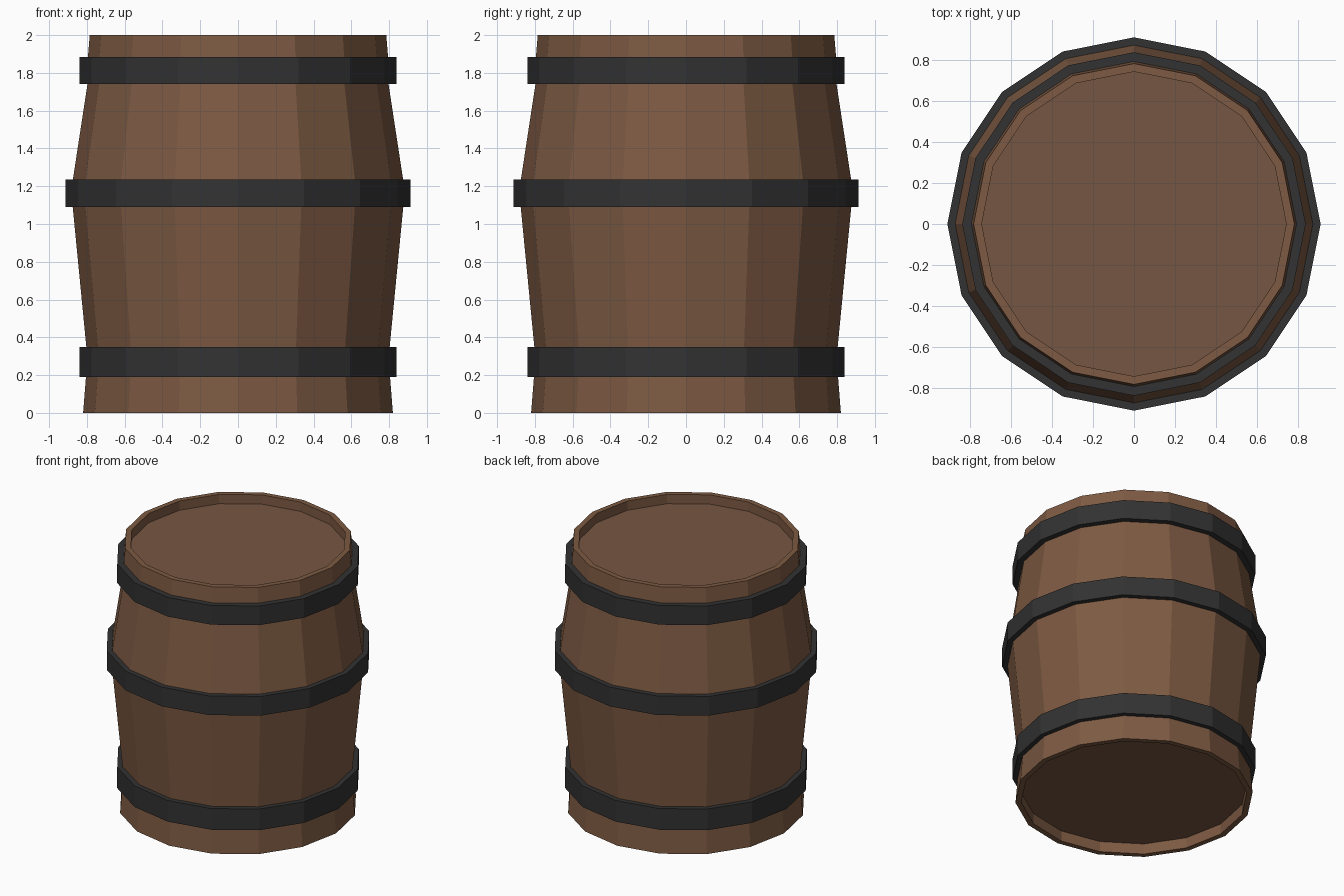
import bpy, bmesh, math

if "Cube" in bpy.data.objects:
    bpy.data.objects.remove(bpy.data.objects["Cube"])

SIDES = 16


def material(name, rgb):
    m = bpy.data.materials.new(name)
    m.diffuse_color = (*rgb, 1)
    m.use_nodes = True
    m.node_tree.nodes["Principled BSDF"].inputs["Base Color"].default_value = m.diffuse_color
    return m


wood = material("oak", (0.205, 0.102, 0.055))
lid_wood = material("lid_oak", (0.18, 0.092, 0.055))
iron = material("iron", (0.032, 0.032, 0.033))


def lathe(name, profile, mat, cap=None):
    """Spin (radius, z) points, listed bottom to top along the outside."""
    bm = bmesh.new()
    rings = []
    for r, z in profile:
        rings.append([bm.verts.new((r * math.cos(2 * math.pi * i / SIDES),
                                    r * math.sin(2 * math.pi * i / SIDES), z))
                      for i in range(SIDES)])
    for a, b in zip(rings, rings[1:]):
        for i in range(SIDES):
            k = (i + 1) % SIDES
            bm.faces.new((a[i], a[k], b[k], b[i]))
    if cap == "up":
        bm.faces.new(rings[-1])
    elif cap == "down":
        bm.faces.new(rings[0][::-1])
    mesh = bpy.data.meshes.new(name)
    bm.to_mesh(mesh)
    bm.free()
    mesh.materials.append(mat)
    obj = bpy.data.objects.new(name, mesh)
    bpy.context.collection.objects.link(obj)
    return obj


# Staves: bulging wall with a rim folded inward at both ends
lathe("barrel_staves", [
    (0.78, 0.08), (0.78, 0.0), (0.82, 0.0), (0.805, 0.19), (0.803, 0.35),
    (0.875, 1.09), (0.875, 1.23), (0.797, 1.74), (0.795, 1.88),
    (0.785, 2.0), (0.745, 2.0), (0.745, 1.93)], wood)

# Recessed end boards
lathe("top_lid", [(0.745, 1.93)], lid_wood, "up")
lathe("bottom_lid", [(0.78, 0.08)], lid_wood, "down")

# Iron hoops: inner radius, outer radius, lower z, upper z
for name, r, R, z0, z1 in (("lower_hoop", 0.803, 0.84, 0.19, 0.35),
                           ("middle_hoop", 0.875, 0.913, 1.09, 1.235),
                           ("upper_hoop", 0.795, 0.84, 1.74, 1.885)):
    lathe(name, [(r, z0), (R, z0), (R, z1), (r, z1)], iron)
